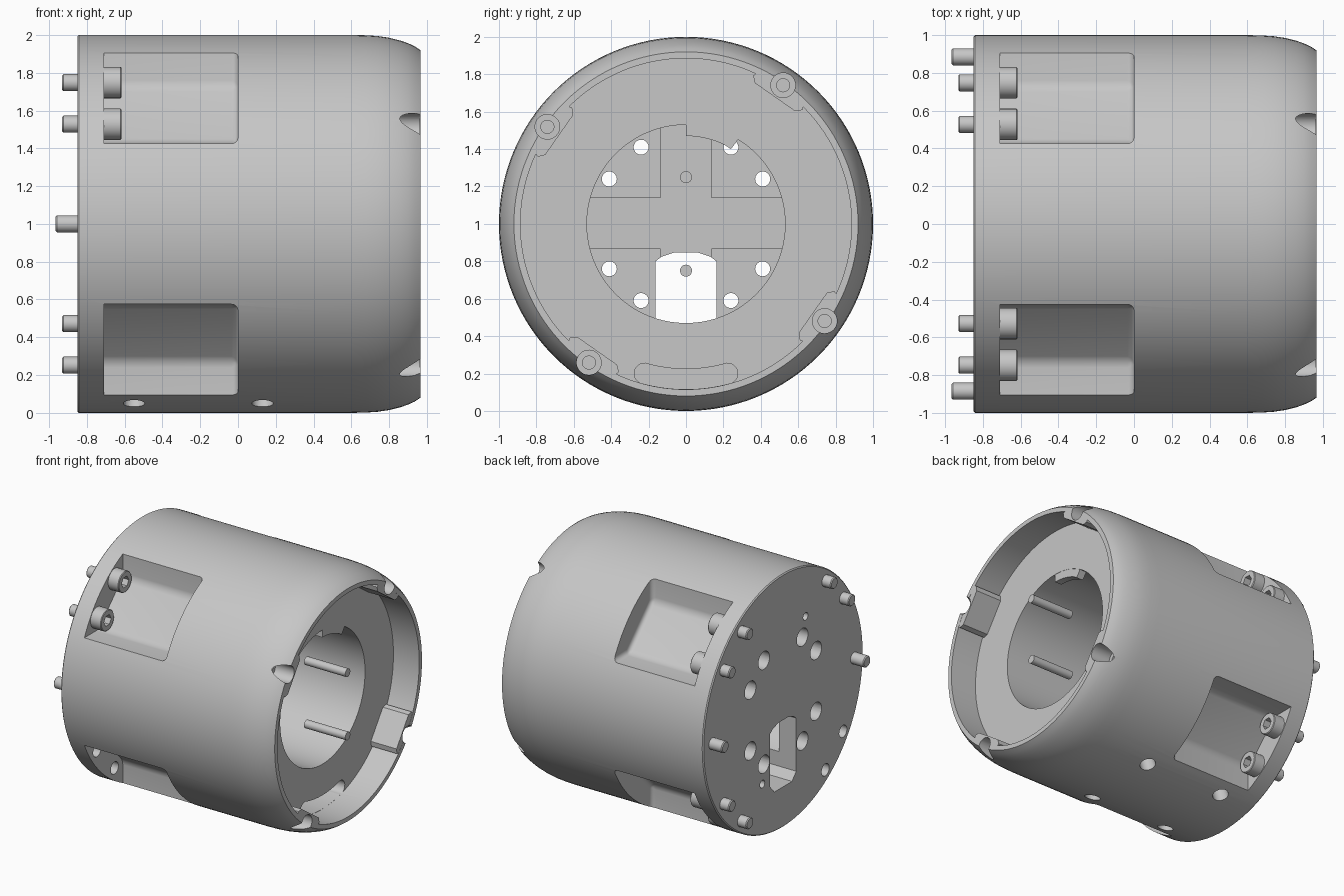
import bpy, bmesh
from math import sin, cos, pi, radians
from mathutils import Matrix

if "Cube" in bpy.data.objects:
    bpy.data.objects.remove(bpy.data.objects["Cube"])

grey = bpy.data.materials.new("plain grey")
grey.use_nodes = True
grey.diffuse_color = (0.57, 0.57, 0.57, 1)
grey.node_tree.nodes["Principled BSDF"].inputs["Base Color"].default_value = (0.57, 0.57, 0.57, 1)

AXIS = Matrix.Translation((0, 0, 1))  # main axis runs along x at z = 1


def finish(name, bm, turn=0):
    """Turn the mesh about the main axis and make it an object."""
    bmesh.ops.recalc_face_normals(bm, faces=bm.faces)
    bm.transform(AXIS @ Matrix.Rotation(radians(turn), 4, 'X'))
    mesh = bpy.data.meshes.new(name)
    bm.to_mesh(mesh)
    bm.free()
    mesh.materials.append(grey)
    obj = bpy.data.objects.new(name, mesh)
    bpy.context.collection.objects.link(obj)
    return obj


def extrude(points, x0, x1):
    """Extrude a (y, z) outline along x."""
    bm = bmesh.new()
    face = bm.faces.new([bm.verts.new((x0, y, z)) for y, z in points])
    ext = bmesh.ops.extrude_face_region(bm, geom=[face], use_keep_orig=True)
    verts = [v for v in ext["geom"] if isinstance(v, bmesh.types.BMVert)]
    bmesh.ops.translate(bm, verts=verts, vec=(x1 - x0, 0, 0))
    return bm


def prism(name, points, x0, x1, turn=0):
    return finish(name, extrude(points, x0, x1), turn)


def rect(y0, y1, z0, z1):
    return [(y0, z0), (y1, z0), (y1, z1), (y0, z1)]


def ring(y, z, r, n=32):
    return [(y + r * cos(2 * pi * i / n), z + r * sin(2 * pi * i / n)) for i in range(n)]


def arc(r, a0, a1, n=16):
    return [(r * cos(radians(a0 + (a1 - a0) * i / n)), r * sin(radians(a0 + (a1 - a0) * i / n)))
            for i in range(n + 1)]


def lathe(name, profile, steps):
    """Revolve an (x, radius) outline about the main axis."""
    bm = bmesh.new()
    verts = [bm.verts.new((x, r, 0)) for x, r in profile]
    edges = [bm.edges.new(pair) for pair in zip(verts, verts[1:])]
    bmesh.ops.spin(bm, geom=verts + edges, axis=(1, 0, 0), cent=(0, 0, 0),
                   angle=2 * pi, steps=steps, use_merge=True)
    bmesh.ops.remove_doubles(bm, verts=bm.verts, dist=0.0001)
    return finish(name, bm)


def combine(obj, tools, operation):
    for tool in tools:
        mod = obj.modifiers.new("bool", 'BOOLEAN')
        mod.operation, mod.object, mod.solver = operation, tool, 'EXACT'
        bpy.context.view_layer.objects.active = obj
        bpy.ops.object.modifier_apply(modifier=mod.name)
        bpy.data.objects.remove(tool)


def smooth(obj):
    bpy.ops.object.select_all(action='DESELECT')
    obj.select_set(True)
    bpy.context.view_layer.objects.active = obj
    bpy.ops.object.shade_smooth_by_angle(angle=radians(28))


# Housing: closed back, wide bore, stepped open front with a rounded shoulder
body = lathe("housing", [
    (-0.85, 0), (-0.85, 0.992), (-0.842, 1), (0.6, 1), (0.68, 0.998), (0.74, 0.994), (0.8, 0.985),
    (0.86, 0.97), (0.9, 0.956), (0.935, 0.94), (0.965, 0.92), (0.965, 0.885), (0.74, 0.885),
    (0.74, 0.53), (-0.7, 0.53), (-0.7, 0)], 128)

# Added material: cross ribs on the back plate, front lugs, tab in the bore mouth
LUGS = (55, 145, 235, 325)
adds = [prism("rib", rect(-0.135, 0.135, -0.6, 0.6), -0.72, -0.66),
        prism("rib", rect(-0.6, 0.6, -0.135, 0.14), -0.72, -0.66),
        prism("tab", arc(0.56, 58, 90) + [(0, 0.47)] + arc(0.47, 89, 64) + [(0.24, 0.4)], 0.68, 0.738)]
for a in LUGS:
    lug = [(0.89, -0.15), (0.89, 0.15), (0.855, 0.16), (0.828, 0.13), (0.828, -0.13), (0.855, -0.16)]
    adds.append(prism("lug", lug, 0.7, 0.964, a))
combine(body, adds, 'UNION')


def pocket(turn):
    """Square-walled side pocket with a slanted floor and rounded inner edges."""
    bm = extrude([(0.425, 0.725), (0.725, 0.425), (1.2, 0.425), (1.2, 1.2), (0.425, 1.2)], -0.71, 0)
    edges = [e for e in bm.edges
             if not all(v.co.x < -0.5 for v in e.verts) and not all(max(v.co.y, v.co.z) > 1 for v in e.verts)]
    bmesh.ops.bevel(bm, geom=edges, offset=0.035, segments=5, profile=0.5, affect='EDGES')
    return finish("pocket", bm, turn)


cuts = [pocket(a) for a in (0, 90, 180, 270)]

# Counterbored screw seats in the lugs
for a in LUGS:
    cuts.append(prism("seat", ring(0.905, 0, 0.066), 0.8, 1, a))
    cuts.append(prism("seat_hole", ring(0.905, 0, 0.035), 0.6, 0.85, a))

# Eight stepped holes through the back plate
for sy in (-1, 1):
    for sz in (-1, 1):
        for y, z in ((0.24, 0.41), (0.41, 0.24)):
            cuts.append(prism("hole", ring(sy * y, sz * z, 0.04), -0.9, -0.6))
            cuts.append(prism("counterbore", ring(sy * y, sz * z, 0.07), -0.9, -0.76))

# Small back holes and the two empty fixing holes
for y, z in ((-0.28, 0.56), (0.26, -0.56)):
    cuts.append(prism("small_hole", ring(y, z, 0.03), -0.9, -0.75))
for a in (215.2, 234.8):
    cuts.append(prism("fixing_hole", ring(0.915, 0, 0.048), -0.9, -0.69, a))

# Cable slot in the back plate
cuts.append(prism("cable_slot", [
    (-0.163, -0.62), (-0.11, -0.68), (0.11, -0.68), (0.163, -0.62),
    (0.163, -0.2), (0.13, -0.175), (0.06, -0.152), (-0.06, -0.152), (-0.13, -0.175), (-0.163, -0.2)],
    -0.9, -0.6))

# Curved channel in the lower wall with round ends, and four radial holes meeting it
cuts.append(prism("channel", arc(0.884, 254.5, 285.5) + arc(0.776, 285.5, 254.5), -0.62, 0.8))
for a in (254.5, 285.5):
    cuts.append(prism("channel_end", ring(0.83, 0, 0.055), -0.621, 0.81, a))
for x in (-0.55, 0.13):
    for a in (-18, 18):
        bm = bmesh.new()
        bmesh.ops.create_cone(bm, cap_ends=True, segments=32, radius1=0.057, radius2=0.057, depth=0.3,
                              matrix=Matrix.Translation((x, 0, -0.98)))
        cuts.append(finish("radial_hole", bm, a))
combine(body, cuts, 'DIFFERENCE')
smooth(body)

# Socket screws in three of the pockets
for corner in (45, 135, 315):
    for side in (-9.8, 9.8):
        a = radians(corner + side)
        screw = lathe("socket_screw", [
            (-0.93, 0), (-0.93, 0.038), (-0.923, 0.045), (-0.709, 0.045), (-0.709, 0.083),
            (-0.622, 0.083), (-0.617, 0.078), (-0.617, 0)], 32)
        combine(screw, [prism("socket", ring(0, 0, 0.045, 6), -0.67, -0.6)], 'DIFFERENCE')
        screw.location = (0, 0.915 * cos(a), 0.915 * sin(a))
        smooth(screw)

# Locating pins at the back and contact pins inside the bore
for y in (-0.885, 0.885):
    pin = lathe("locating_pin", [(-0.965, 0), (-0.965, 0.038), (-0.958, 0.045), (-0.8, 0.045), (-0.8, 0)], 32)
    pin.location.y = y
    smooth(pin)
for z in (-0.25, 0.25):
    smooth(prism("contact_pin", ring(0, z, 0.032), 0.6, 0.96))
